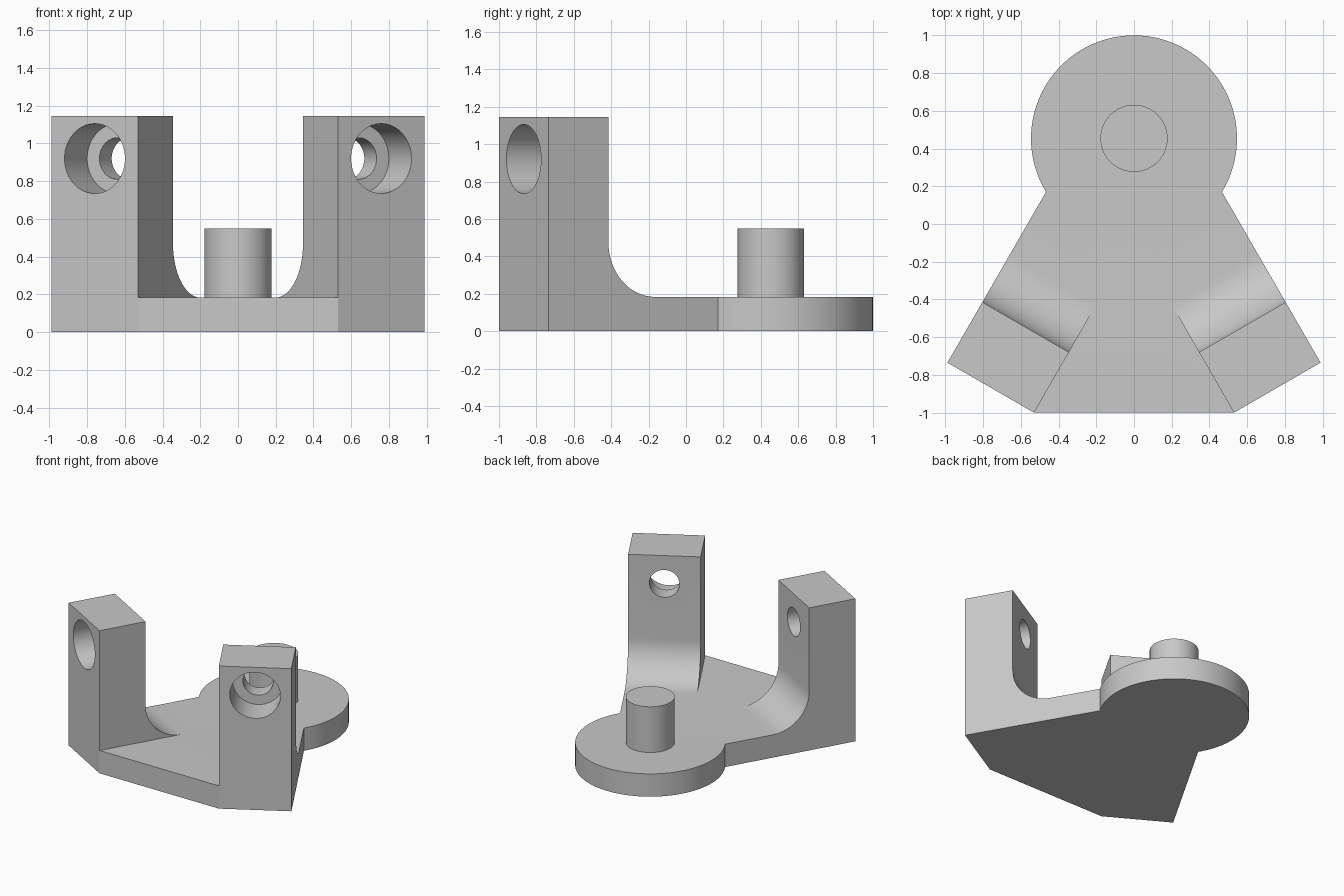
import bpy, bmesh
from math import sin, cos, acos, pi, sqrt
from mathutils import Vector

if "Cube" in bpy.data.objects:
    bpy.data.objects.remove(bpy.data.objects["Cube"])

GREY = bpy.data.materials.new("plain grey")
GREY.use_nodes = True
GREY.diffuse_color = (0.58, 0.58, 0.58, 1)
GREY.node_tree.nodes["Principled BSDF"].inputs["Base Color"].default_value = (0.58, 0.58, 0.58, 1)

PLATE, TOP, WIDTH, DEPTH, FILLET = 0.183, 1.145, 0.53, 0.37, 0.29
HEAD = Vector((0, 0.454, 0))
HEAD_R = 0.546
UP = Vector((0, 0, 1))


def prism(name, points, direction):
    """Closed solid swept from a flat outline."""
    bm = bmesh.new()
    face = bm.faces.new([bm.verts.new(p) for p in points])
    new = bmesh.ops.extrude_face_region(bm, geom=[face])["geom"]
    bmesh.ops.translate(bm, vec=direction,
                        verts=[v for v in new if isinstance(v, bmesh.types.BMVert)])
    bmesh.ops.recalc_face_normals(bm, faces=bm.faces)
    mesh = bpy.data.meshes.new(name)
    bm.to_mesh(mesh)
    bm.free()
    mesh.materials.append(GREY)
    obj = bpy.data.objects.new(name, mesh)
    bpy.context.collection.objects.link(obj)
    return obj


def cylinder(name, base, axis, side, radius, length, count=64):
    other = axis.cross(side)
    ring = [base + radius * (side * cos(2 * pi * i / count) + other * sin(2 * pi * i / count))
            for i in range(count)]
    return prism(name, ring, axis * length)


def combine(target, tool, operation):
    """Apply a boolean and remove its tool object."""
    mod = target.modifiers.new("combine", "BOOLEAN")
    mod.operation, mod.solver, mod.object = operation, "EXACT", tool
    bpy.context.view_layer.objects.active = target
    bpy.ops.object.modifier_apply(modifier=mod.name)
    bpy.data.objects.remove(tool)


def frame(s):
    """Corner, width direction and depth direction of one arm."""
    h = sqrt(3) / 2
    return Vector((s * WIDTH, -1, 0)), Vector((s * h, 0.5, 0)), Vector((-s * 0.5, h, 0))


# Base plate: angled front corners, straight sides and a round head
corner, across, inward = frame(1)
outer = corner + across * WIDTH
start = pi / 6 - acos(across.dot(outer - HEAD) / HEAD_R)
steps = 72
arc = [HEAD + HEAD_R * Vector((cos(t), sin(t), 0))
       for t in (start + (pi - 2 * start) * i / steps for i in range(steps + 1))]
flip = Vector((-1, 1, 1))
bracket = prism("bracket", [corner, outer] + arc + [outer * flip, corner * flip], UP * PLATE)

# Upright arms with a filleted foot and a counterbored hole
for s, label in ((1, "left"), (-1, "right")):
    corner, across, inward = frame(s)
    profile = [(0, PLATE), (0, TOP), (DEPTH, TOP)]
    for i in range(17):
        t = pi / 2 * i / 16
        profile.append((DEPTH + FILLET * (1 - cos(t)), PLATE + FILLET * (1 - sin(t))))
    arm = prism(label + "_arm", [corner + inward * u + UP * z for u, z in profile], across * WIDTH)
    centre = corner + across * WIDTH / 2 + UP * 0.92
    for radius, begin, length in ((0.185, -0.1, 0.34), (0.11, 0.2, 0.3)):
        cutter = cylinder("hole_cutter", centre + inward * begin, inward, UP, radius, length)
        combine(arm, cutter, "DIFFERENCE")
    combine(bracket, arm, "UNION")

# Round pin on the head
pin = cylinder("pin", HEAD + UP * 0.1, UP, Vector((1, 0, 0)), 0.178, 0.45)
combine(bracket, pin, "UNION")

bpy.ops.object.select_all(action="DESELECT")
bracket.select_set(True)
bpy.context.view_layer.objects.active = bracket
bpy.ops.object.shade_smooth_by_angle(angle=pi / 7)
